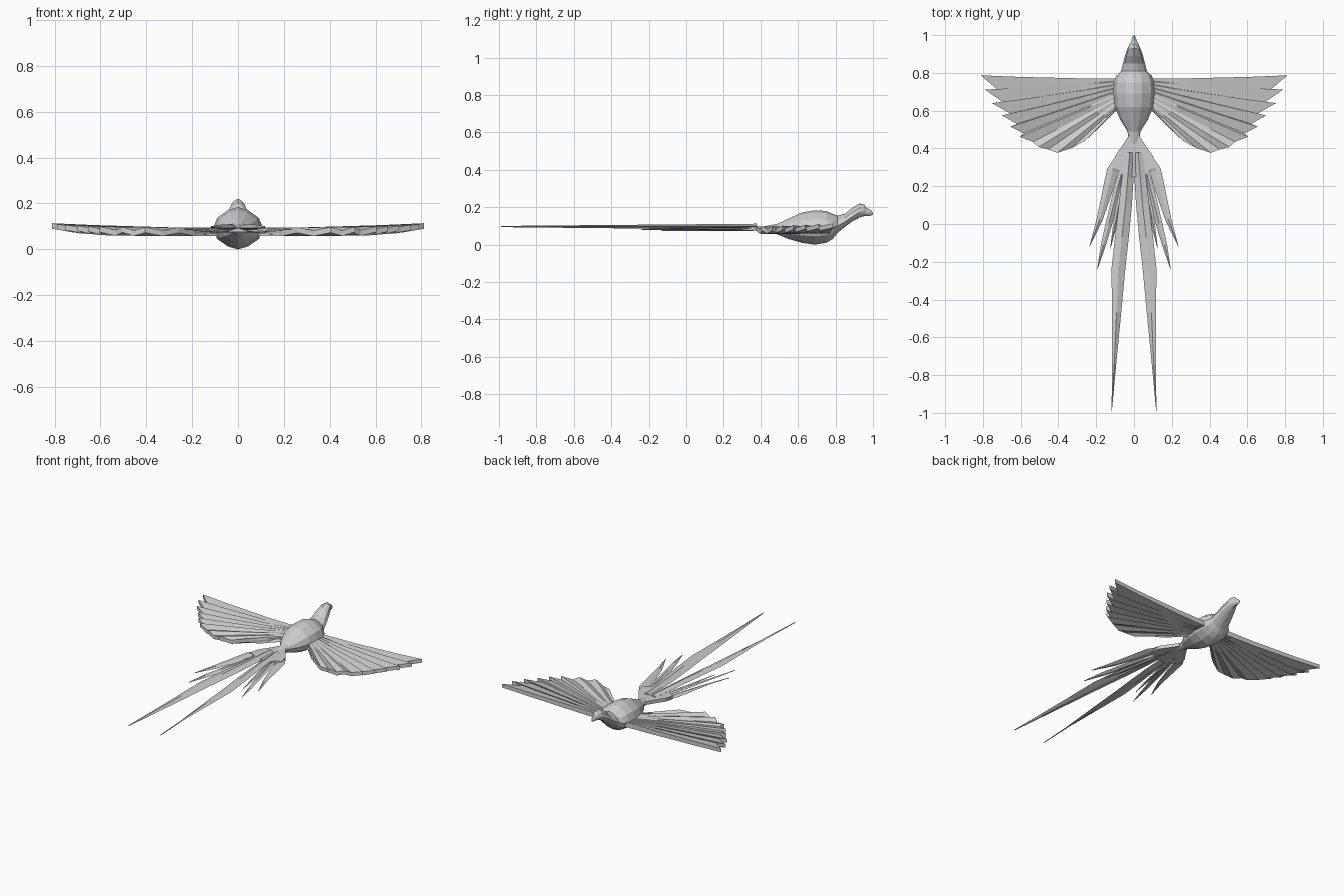
import bpy, bmesh, math
from mathutils import Vector

cube = bpy.data.objects.get("Cube")
if cube:
    bpy.data.objects.remove(cube, do_unlink=True)

GREY = (0.62, 0.62, 0.62, 1.0)
mat = bpy.data.materials.new("feather grey")
mat.use_nodes = True
mat.diffuse_color = GREY
bsdf = next(n for n in mat.node_tree.nodes if n.type == 'BSDF_PRINCIPLED')
bsdf.inputs["Base Color"].default_value = GREY
bsdf.inputs["Roughness"].default_value = 0.8


def finish(bm, name, mirror=True):
    """Turn a bmesh into a flat-shaded object, mirrored over x if asked."""
    bmesh.ops.triangulate(bm, faces=[f for f in bm.faces if len(f.verts) > 4])
    bmesh.ops.recalc_face_normals(bm, faces=bm.faces[:])
    me = bpy.data.meshes.new(name)
    bm.to_mesh(me)
    bm.free()
    me.materials.append(mat)
    ob = bpy.data.objects.new(name, me)
    bpy.context.scene.collection.objects.link(ob)
    if mirror:
        mod = ob.modifiers.new("Mirror", 'MIRROR')
        mod.use_axis[0] = True
        mod.use_mirror_merge = False


def loft(bm, rings):
    """Skin a list of equal-length point rings into a closed shell."""
    rows = [[bm.verts.new(p) for p in ring] for ring in rings]
    n = len(rows[0])
    for a, b in zip(rows, rows[1:]):
        for i in range(n):
            j = (i + 1) % n
            bm.faces.new((a[i], a[j], b[j], b[i]))
    bm.faces.new(rows[0])
    bm.faces.new(rows[-1])


def blade(bm, root, tip, stations, z_root, z_tip, tilt, thick):
    """Feather with a diamond section; stations are (t, front, back) widths."""
    r, e = Vector(root), Vector(tip)
    d = (e - r).normalized()
    side = Vector((-d.y, d.x))
    rings = []
    for t, front, back in stations + [(1, 0.001, 0.001)]:
        c = r.lerp(e, t)
        z = z_root + (z_tip - z_root) * t
        k = thick * (1 - 0.8 * t)
        s = tilt if t < 1 else 0
        f, b = c + side * front, c - side * back
        m = (f + b) / 2
        rings.append([(f.x, f.y, z + s), (m.x, m.y, z + k),
                      (b.x, b.y, z - s), (m.x, m.y, z - k)])
    loft(bm, rings)


# Body, neck, head and beak: (y, half width, top, widest height, bottom)
PROFILE = [
    (0.42, 0.026, 0.098, 0.086, 0.072), (0.49, 0.034, 0.112, 0.085, 0.055),
    (0.55, 0.072, 0.140, 0.085, 0.030), (0.62, 0.102, 0.172, 0.088, 0.010),
    (0.69, 0.110, 0.184, 0.090, 0.000), (0.75, 0.107, 0.180, 0.090, 0.010),
    (0.785, 0.094, 0.165, 0.090, 0.030), (0.81, 0.068, 0.155, 0.100, 0.062),
    (0.85, 0.058, 0.165, 0.122, 0.095), (0.89, 0.048, 0.198, 0.150, 0.125),
    (0.93, 0.034, 0.220, 0.175, 0.146), (0.952, 0.024, 0.215, 0.180, 0.152),
    (0.965, 0.016, 0.198, 0.176, 0.153), (0.985, 0.010, 0.188, 0.172, 0.154),
    (1.0, 0.002, 0.170, 0.166, 0.162),
]
SIDES = 12
bm = bmesh.new()
rings = []
for y, w, top, mid, bottom in PROFILE:
    ring = []
    for i in range(SIDES):
        c, s = math.cos(math.tau * i / SIDES), math.sin(math.tau * i / SIDES)
        x = math.copysign(abs(c) ** 1.35, c) * w
        ring.append((x, y, mid + s * (top - mid if s > 0 else mid - bottom)))
    rings.append(ring)
loft(bm, rings)
finish(bm, "body", mirror=False)

# Wing: one solid fan whose rim alternates feather tip and notch
RIM = [(0.812, 0.787), (0.715, 0.705), (0.79, 0.712), (0.69, 0.642),
       (0.752, 0.64), (0.655, 0.585), (0.70, 0.575), (0.62, 0.53),
       (0.655, 0.515), (0.585, 0.48), (0.605, 0.462), (0.535, 0.435),
       (0.505, 0.408), (0.455, 0.395), (0.405, 0.377), (0.33, 0.402),
       (0.26, 0.44), (0.19, 0.505), (0.13, 0.59)]
bm = bmesh.new()
rings = []
for t in (0, 0.35, 0.75, 1):
    upper, lower = [], []
    for i, (x, y) in enumerate(RIM):
        u = i / (len(RIM) - 1)
        p = Vector((0.03, 0.77 - 0.11 * u)).lerp(Vector((x, y)), t)
        p.y -= 0.02 * t * (1 - t) * (1 - u)
        ripple = (0.008 if i % 2 == 0 else -0.007) * t
        lift = 0.018 * t * t * (1 - u) ** 2
        z = 0.076 + ripple + lift
        half = 0.017 - 0.005 * t
        upper.append((p.x, p.y, z + half))
        lower.append((p.x, p.y, z - half))
    rings.append(upper + lower[::-1])
loft(bm, rings)
finish(bm, "wing")

# Tail base plate
bm = bmesh.new()
BASE = [(0, 0.50), (0.026, 0.47), (0.065, 0.41), (0.10, 0.36), (0.115, 0.30),
        (0.08, 0.28), (0.05, 0.25), (0, 0.25)]
loft(bm, [[(x, y, z) for x, y in BASE] for z in (0.076, 0.098)])
finish(bm, "tail_base")

# Short outer tail feathers
bm = bmesh.new()
blade(bm, (0.02, 0.46), (0.235, -0.12),
      [(0, 0.008, 0.01), (0.19, 0.036, 0.01), (0.32, 0.056, 0.004),
       (0.45, 0.045, 0.012), (0.75, 0.016, 0.016)], 0.086, 0.088, 0.004, 0.011)
blade(bm, (0.03, 0.40), (0.194, -0.24),
      [(0, 0.01, 0.01), (0.31, 0.022, 0.016), (0.62, 0.018, 0.017),
       (0.80, 0.014, 0.012)], 0.086, 0.082, 0.004, 0.011)
blade(bm, (0.03, 0.36), (0.125, -0.13),
      [(0, 0.01, 0.01), (0.4, 0.018, 0.014), (0.7, 0.012, 0.012)],
      0.084, 0.076, 0.003, 0.010)
finish(bm, "outer_tail_feathers")

# Long central tail streamers
bm = bmesh.new()
blade(bm, (0.025, 0.38), (0.118, -0.99),
      [(0, 0.02, 0.025), (0.1, 0.03, 0.032), (0.2, 0.036, 0.033),
       (0.33, 0.045, 0.028), (0.45, 0.052, 0.021), (0.62, 0.034, 0.015),
       (0.82, 0.014, 0.007)],
      0.096, 0.097, 0.004, 0.016)
finish(bm, "tail_streamers")
